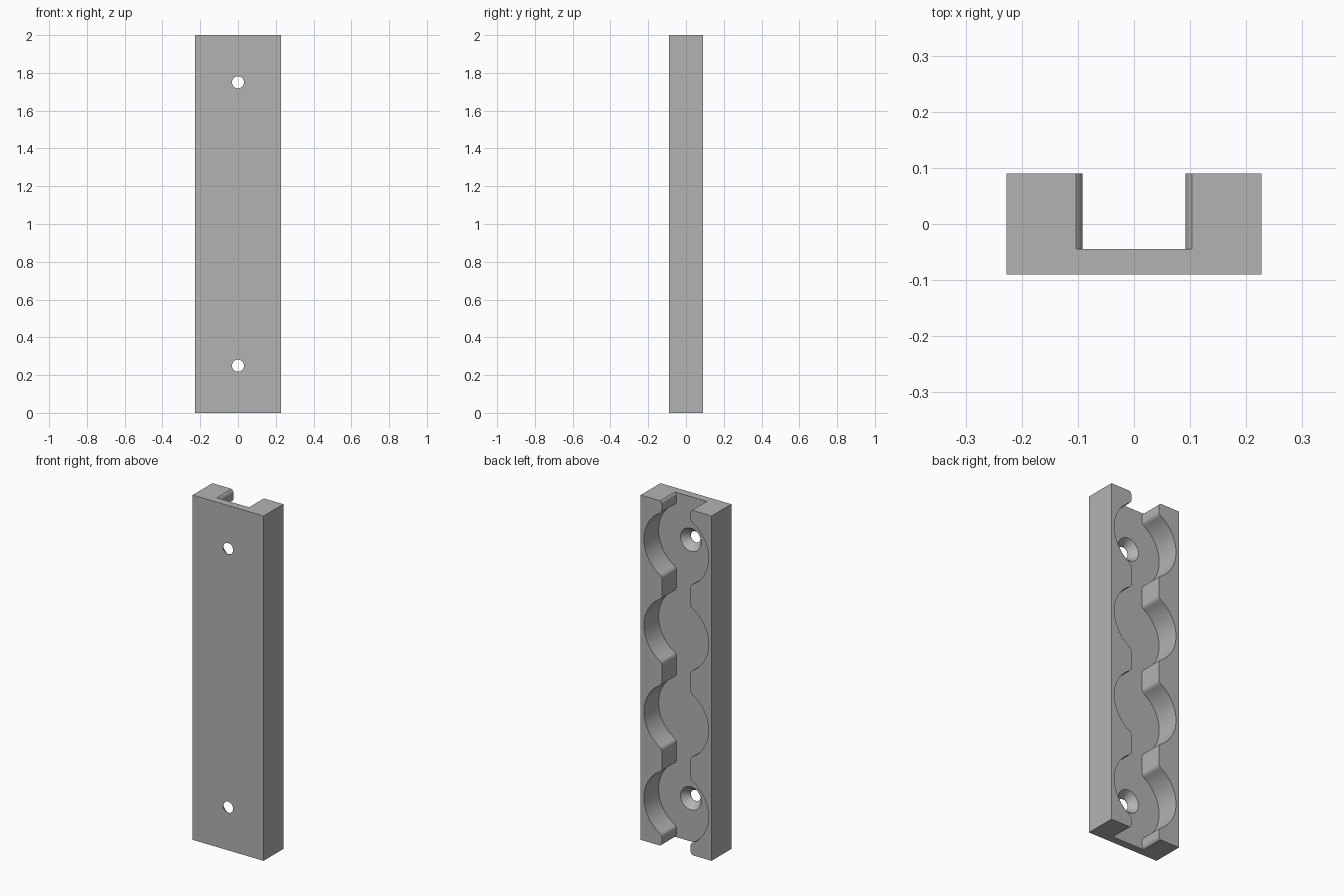
import bpy, bmesh
from math import sin, cos, pi, sqrt, atan2, acos, radians

cube = bpy.data.objects.get("Cube")
if cube:
    bpy.data.objects.remove(cube, do_unlink=True)

WIDTH, DEPTH, HEIGHT = 0.455, 0.18, 2.0
FLOOR = -0.045           # channel floor
SLOT = 0.092             # half width of the slot
POCKET = 0.207           # radius of the round pockets
FILLET = 0.025           # rounding of the teeth
FLARE = 0.011            # slot widening at both ends
CENTRES = [0.25, 0.75, 1.25, 1.75]

grey = bpy.data.materials.new("plain grey")
grey.use_nodes = True
grey.diffuse_color = (0.45, 0.45, 0.45, 1)
grey.node_tree.nodes["Principled BSDF"].inputs["Base Color"].default_value = (0.45, 0.45, 0.45, 1)


def make_object(name, bm):
    bmesh.ops.recalc_face_normals(bm, faces=bm.faces)
    mesh = bpy.data.meshes.new(name)
    bm.to_mesh(mesh)
    bm.free()
    obj = bpy.data.objects.new(name, mesh)
    mesh.materials.append(grey)
    bpy.context.collection.objects.link(obj)
    return obj


def prism(name, outline, y0, y1):
    """Extrude an x-z outline along y."""
    bm = bmesh.new()
    face = bm.faces.new([bm.verts.new((x, y0, z)) for x, z in outline])
    geom = bmesh.ops.extrude_face_region(bm, geom=[face])["geom"]
    moved = [v for v in geom if isinstance(v, bmesh.types.BMVert)]
    bmesh.ops.translate(bm, verts=moved, vec=(0, y1 - y0, 0))
    return make_object(name, bm)


def arc(cx, cz, r, a0, a1, n):
    return [(cx + r * cos(a0 + (a1 - a0) * i / n), cz + r * sin(a0 + (a1 - a0) * i / n))
            for i in range(n + 1)]


def slot_edge():
    """Right edge of the slot from bottom to top."""
    turn = acos(1 - FLARE / FILLET)
    low = FILLET * sin(turn)
    fx = SLOT + FILLET
    rise = sqrt((POCKET + FILLET) ** 2 - fx ** 2)
    lean = atan2(rise, fx)
    pts = [(SLOT + FLARE, -0.1)]
    pts += arc(fx, low, FILLET, pi + turn, pi, 6)
    for z in CENTRES:
        pts += arc(fx, z - rise, FILLET, pi, pi - lean, 6)
        pts += arc(0, z, POCKET, -lean, lean, 32)[1:]
        pts += arc(fx, z + rise, FILLET, pi + lean, pi, 6)[1:]
    pts += arc(fx, HEIGHT - low, FILLET, pi, pi - turn, 6)
    return pts + [(SLOT + FLARE, HEIGHT + 0.1)]


def carve(target, cutter):
    cutter.hide_render = True
    mod = target.modifiers.new("cut", 'BOOLEAN')
    mod.operation = 'DIFFERENCE'
    mod.solver = 'EXACT'
    mod.object = cutter
    bpy.context.view_layer.objects.active = target
    bpy.ops.object.modifier_apply(modifier=mod.name)
    bpy.data.objects.remove(cutter, do_unlink=True)


# Rail body
hw = WIDTH / 2
rail = prism("track_rail", [(-hw, 0), (hw, 0), (hw, HEIGHT), (-hw, HEIGHT)], -DEPTH / 2, DEPTH / 2)

# Scalloped slot
edge = slot_edge()
carve(rail, prism("slot_cutter", edge + [(-x, z) for x, z in reversed(edge)], FLOOR, DEPTH))

# Countersunk screw holes through the floor
for z in (CENTRES[0], CENTRES[-1]):
    bm = bmesh.new()
    rings = [(0.032, -0.12), (0.032, -0.088), (0.067, FLOOR), (0.067, -0.02)]
    loops = [[bm.verts.new((x, y, zz)) for x, zz in arc(0, z, r, 0, 2 * pi, 40)[:-1]] for r, y in rings]
    for a, b in zip(loops, loops[1:]):
        for i in range(40):
            j = (i + 1) % 40
            bm.faces.new((a[i], a[j], b[j], b[i]))
    bm.faces.new(loops[0])
    bm.faces.new(loops[-1])
    carve(rail, make_object("hole_cutter", bm))

# Smooth the curved walls, keep the edges crisp
bpy.ops.object.select_all(action='DESELECT')
rail.select_set(True)
bpy.context.view_layer.objects.active = rail
bpy.ops.object.shade_smooth_by_angle(angle=radians(30))
